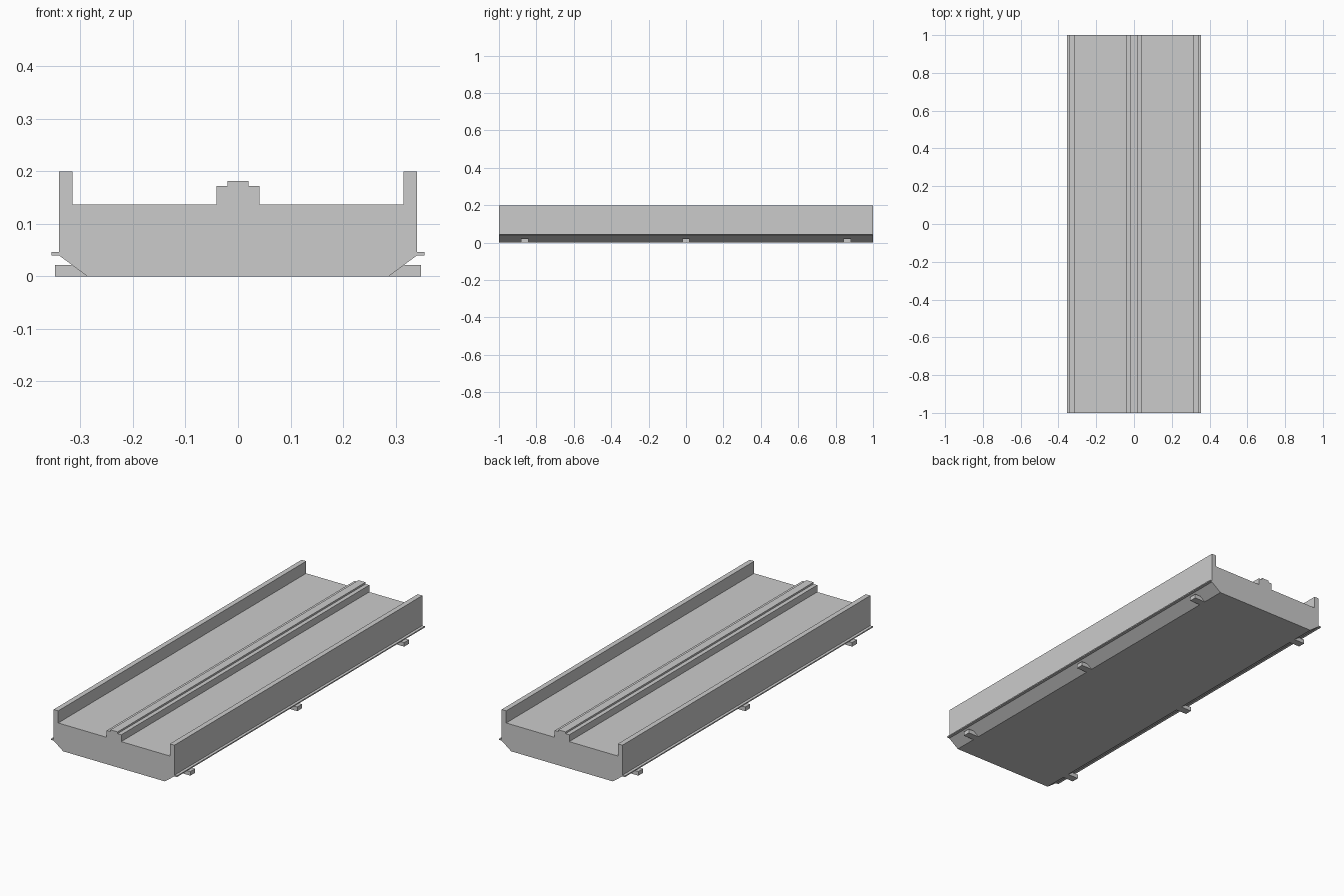
import bpy
import bmesh

cube = bpy.data.objects.get("Cube")
if cube:
    bpy.data.objects.remove(cube, do_unlink=True)

# One plain concrete grey for everything
concrete = bpy.data.materials.new("concrete_grey")
concrete.use_nodes = True
colour = (0.6, 0.6, 0.6, 1)
concrete.diffuse_color = colour
concrete.node_tree.nodes["Principled BSDF"].inputs["Base Color"].default_value = colour


def extrude_profile(name, profile, y_center=0, length=2):
    """Sweep an x-z outline along y."""
    bm = bmesh.new()
    y = y_center - length / 2
    face = bm.faces.new([bm.verts.new((x, y, z)) for x, z in profile])
    swept = bmesh.ops.extrude_face_region(bm, geom=[face])["geom"]
    moved = [v for v in swept if isinstance(v, bmesh.types.BMVert)]
    bmesh.ops.translate(bm, verts=moved, vec=(0, length, 0))
    bmesh.ops.recalc_face_normals(bm, faces=bm.faces)
    mesh = bpy.data.meshes.new(name)
    bm.to_mesh(mesh)
    bm.free()
    mesh.materials.append(concrete)
    obj = bpy.data.objects.new(name, mesh)
    bpy.context.collection.objects.link(obj)
    return obj


def box_profile(x0, x1, z0, z1):
    return [(x0, z0), (x1, z0), (x1, z1), (x0, z1)]


# Bridge deck: chamfered base, side parapets and stepped central barrier
half = [(0.287, 0), (0.341, 0.04), (0.341, 0.199), (0.315, 0.199),
        (0.315, 0.137), (0.041, 0.137), (0.041, 0.172),
        (0.02, 0.172), (0.02, 0.181)]
extrude_profile("bridge_deck", half + [(-x, z) for x, z in reversed(half)])

# Thin ledges and small support blocks on both sides
for side, s in (("left", 1), ("right", -1)):
    extrude_profile(side + "_ledge", box_profile(s * 0.34, s * 0.355, 0.04, 0.046))
    for place, y in (("front", -0.862), ("middle", 0), ("back", 0.862)):
        extrude_profile(f"{side}_{place}_support_block",
                        box_profile(s * 0.287, s * 0.348, 0, 0.021), y, 0.038)
